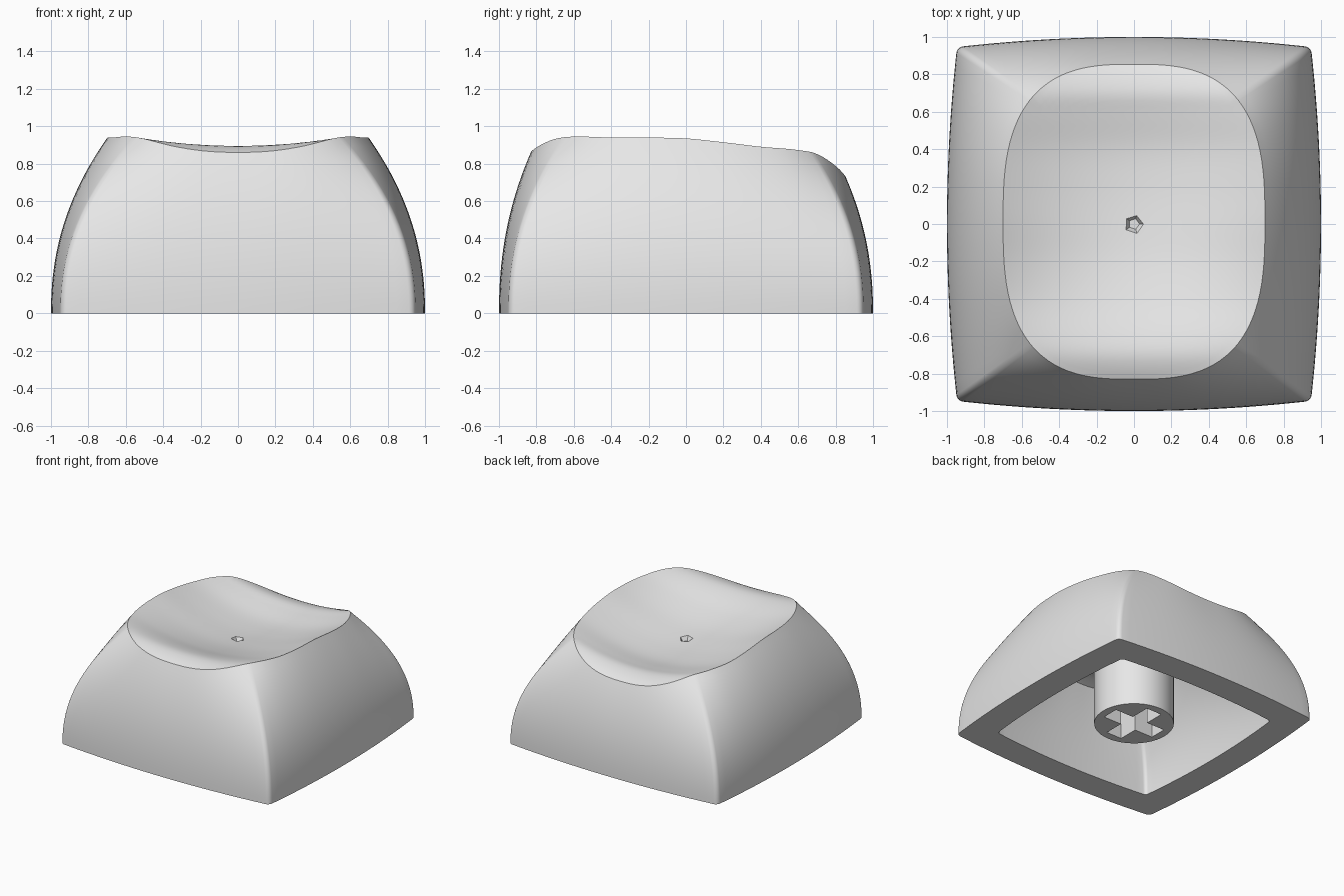
import bpy, bmesh, math
from mathutils import Matrix, Vector

if "Cube" in bpy.data.objects:
    bpy.data.objects.remove(bpy.data.objects["Cube"], do_unlink=True)

grey = bpy.data.materials.new("plain_grey")
grey.use_nodes = True
grey.diffuse_color = (0.8, 0.8, 0.8, 1)
grey.node_tree.nodes["Principled BSDF"].inputs["Base Color"].default_value = (0.8, 0.8, 0.8, 1)

SIDE_STEPS, ARC_STEPS, WALL_STEPS, DISH_STEPS = 28, 5, 20, 26
INNER_SCALE = 0.77
DISH_CENTRE = 0.012

# Dish along the middle: y, height, sideways curl
DISH = [(-0.86, 0.845, 0.14), (-0.8, 0.873, 0.14), (-0.7, 0.895, 0.15), (-0.6, 0.88, 0.19),
        (-0.4, 0.82, 0.27), (-0.2, 0.775, 0.34), (0, 0.75, 0.378), (0.2, 0.735, 0.37),
        (0.4, 0.735, 0.344), (0.6, 0.765, 0.3), (0.7, 0.778, 0.27), (0.8, 0.755, 0.23),
        (0.87, 0.72, 0.2)]


def smooth_lookup(y, col):
    """Cubic interpolation through one column of the dish table."""
    last = len(DISH) - 1
    i = max(k for k in range(last) if DISH[k][0] <= y or k == 0)

    def slope(k):
        a, b = DISH[max(k - 1, 0)], DISH[min(k + 1, last)]
        return (b[col] - a[col]) / (b[0] - a[0])
    p, q = DISH[i], DISH[i + 1]
    w = q[0] - p[0]
    t = (y - p[0]) / w
    return ((1 + 2 * t) * (1 - t) ** 2 * p[col] + t * (1 - t) ** 2 * w * slope(i)
            + t * t * (3 - 2 * t) * q[col] + t * t * (t - 1) * w * slope(i + 1))


def dish_height(x, y):
    return smooth_lookup(y, 1) + smooth_lookup(y, 2) * x * x


def base_outline():
    """Bowed square with small rounded corners."""
    half, bow, radius = 0.91, 0.05, 0.04
    points = []
    for side in range(4):
        turn = Matrix.Rotation(side * math.pi / 2, 2)
        for i in range(SIDE_STEPS + 1):
            u = 2 * i / SIDE_STEPS - 1
            normal = Vector((1, 2 * bow * u / half)).normalized()
            points.append(turn @ (Vector((half + bow * (1 - u * u), half * u)) + normal * radius))
        start = math.atan(2 * bow / half)
        for i in range(1, ARC_STEPS):
            a = start + (math.pi / 2 - 2 * start) * i / ARC_STEPS
            points.append(turn @ Vector((half + radius * math.cos(a), half + radius * math.sin(a))))
    return points


def rim_point(p, power=2.85):
    """Rounded dish edge in the direction of a base point."""
    d = p.normalized()
    r = (abs(d.x) ** power + abs(d.y) ** power) ** (-1 / power)
    return Vector((0.70 * r * d.x, DISH_CENTRE + 0.842 * r * d.y))


def add_shell(bm, scale):
    """Curved walls and dished top; returns the bottom ring."""
    base = base_outline()
    rim = [rim_point(p) for p in base]
    rings = []
    for i in range(WALL_STEPS + 1):
        t = i / WALL_STEPS
        f = 1 - t ** 2.2
        rings.append([(*(r.lerp(b, f)), dish_height(*r) * t) for b, r in zip(base, rim)])
    for i in range(1, DISH_STEPS):
        s = 1 - i / DISH_STEPS
        ring = [(r.x * s, DISH_CENTRE + (r.y - DISH_CENTRE) * s) for r in rim]
        rings.append([(x, y, dish_height(x, y)) for x, y in ring])
    rows = [[bm.verts.new(Vector(p) * scale) for p in ring] for ring in rings]
    for low, high in zip(rows, rows[1:]):
        bridge(bm, low, high)
    tip = bm.verts.new(Vector((0, DISH_CENTRE, dish_height(0, DISH_CENTRE))) * scale)
    for i, v in enumerate(rows[-1]):
        bm.faces.new((rows[-1][i - 1], v, tip))
    return rows[0]


def bridge(bm, a, b):
    for i in range(len(a)):
        bm.faces.new((a[i - 1], a[i], b[i], b[i - 1]))


def make_object(name, bm):
    bmesh.ops.recalc_face_normals(bm, faces=bm.faces)
    mesh = bpy.data.meshes.new(name)
    bm.to_mesh(mesh)
    bm.free()
    obj = bpy.data.objects.new(name, mesh)
    bpy.context.collection.objects.link(obj)
    mesh.materials.append(grey)
    return obj


def select_only(obj):
    bpy.ops.object.select_all(action='DESELECT')
    obj.select_set(True)
    bpy.context.view_layer.objects.active = obj


def cone(name, sides, r_low, r_high, z_low, z_high):
    bm = bmesh.new()
    place = Matrix.Translation((0, 0, (z_low + z_high) / 2)) @ Matrix.Rotation(-math.pi / 2, 4, 'Z')
    bmesh.ops.create_cone(bm, cap_ends=True, segments=sides, radius1=r_low, radius2=r_high,
                          depth=z_high - z_low, matrix=place)
    return make_object(name, bm)


def box(name, size, z):
    bm = bmesh.new()
    bmesh.ops.create_cube(bm, size=1, matrix=Matrix.Translation((0, 0, z)) @ Matrix.Diagonal((*size, 1)))
    return make_object(name, bm)


def cut(obj, cutter):
    cutter.hide_render = True
    select_only(obj)
    mod = obj.modifiers.new("cut", 'BOOLEAN')
    mod.operation = 'DIFFERENCE'
    mod.solver = 'EXACT'
    mod.object = cutter
    bpy.ops.object.modifier_apply(modifier=mod.name)
    bpy.data.objects.remove(cutter, do_unlink=True)


# Hollow cap: outer shell, inner shell and the flat bottom edge
bm = bmesh.new()
outer_ring = add_shell(bm, 1)
inner_ring = add_shell(bm, INNER_SCALE)
bridge(bm, outer_ring, inner_ring)
cap = make_object("cap_shell", bm)

# Small five-sided pit in the dish
cut(cap, cone("pit_cutter", 5, 0.03, 0.083, 0.72, 0.80))

# Round stem with a cross-shaped socket
stem = cone("stem", 48, 0.30, 0.30, 0.03, 0.66)
for size in ((0.47, 0.14, 0.9), (0.14, 0.47, 0.9)):
    cut(stem, box("socket_cutter", size, 0.0))

for obj in (cap, stem):
    select_only(obj)
    bpy.ops.object.shade_smooth_by_angle(angle=math.radians(30))
